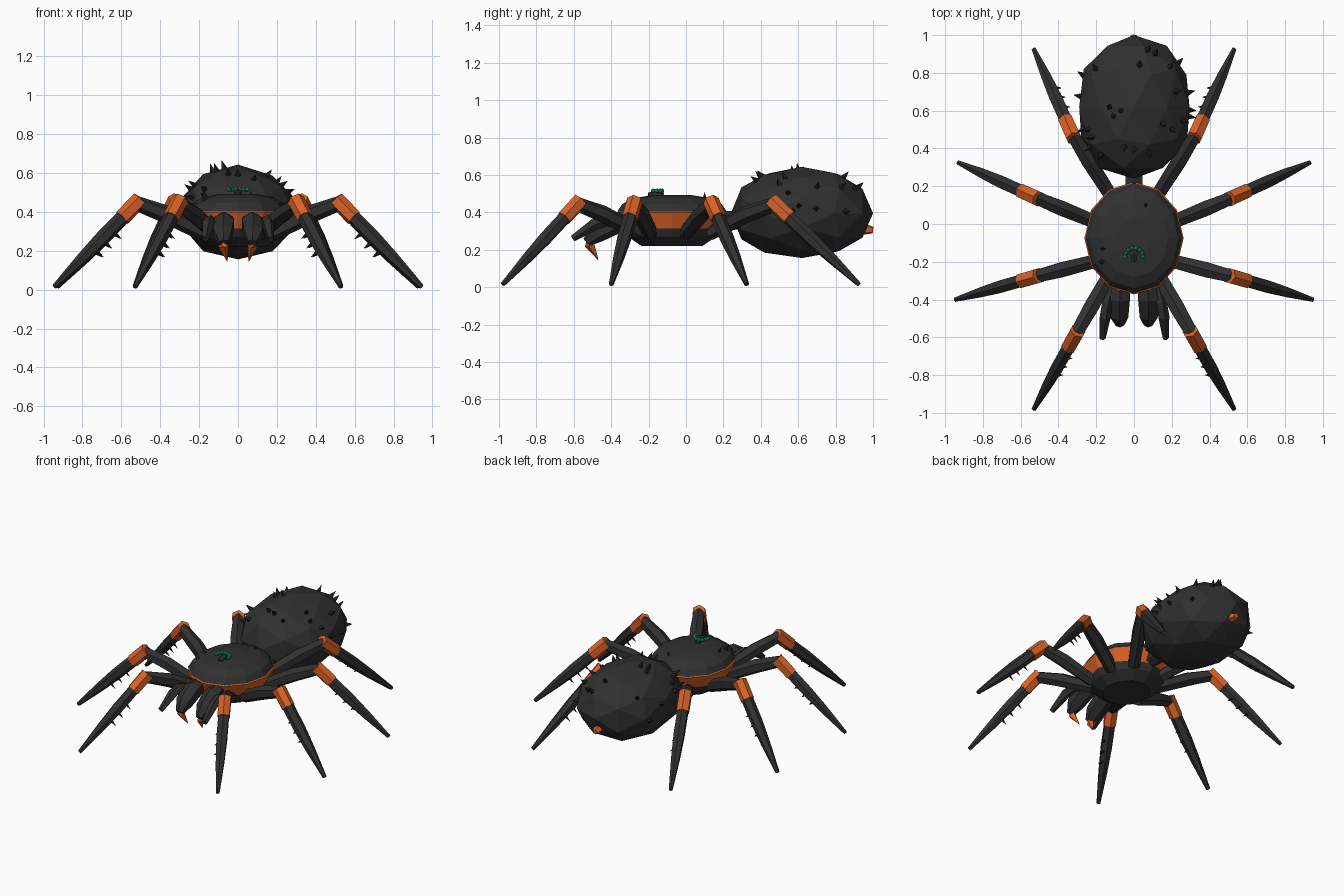
import bpy, bmesh, math, random
from mathutils import Vector, Matrix
from mathutils.bvhtree import BVHTree

default_cube = bpy.data.objects.get("Cube")
if default_cube:
    bpy.data.objects.remove(default_cube, do_unlink=True)

random.seed(4)


def material(name, r, g, b):
    mat = bpy.data.materials.new(name)
    mat.use_nodes = True
    mat.diffuse_color = (r, g, b, 1)
    mat.node_tree.nodes["Principled BSDF"].inputs["Base Color"].default_value = (r, g, b, 1)
    return mat


charcoal = material("charcoal", 0.03, 0.03, 0.03)
black = material("black", 0.015, 0.015, 0.015)
orange = material("orange", 0.7, 0.12, 0.02)
green = material("green", 0.03, 0.4, 0.16)


def finish(name, bm, *mats):
    bmesh.ops.recalc_face_normals(bm, faces=bm.faces)
    mesh = bpy.data.meshes.new(name)
    bm.to_mesh(mesh)
    bm.free()
    for mat in mats:
        mesh.materials.append(mat)
    obj = bpy.data.objects.new(name, mesh)
    bpy.context.collection.objects.link(obj)
    return obj


def bridge(bm, rings):
    """Skin a list of vertex rings and cap both ends."""
    n = len(rings[0])
    for low, high in zip(rings, rings[1:]):
        for i in range(n):
            j = (i + 1) % n
            bm.faces.new((low[i], low[j], high[j], high[i]))
    bm.faces.new(rings[0][::-1])
    bm.faces.new(rings[-1])


def limb(name, points, radii, mat, sides=6):
    """Faceted tube through points, with mitred joints."""
    bm = bmesh.new()
    points = [Vector(p) for p in points]
    rings = []
    for i, p in enumerate(points):
        along = (points[min(i + 1, len(points) - 1)] - points[max(i - 1, 0)]).normalized()
        side = along.cross(Vector((0, 0, 1))).normalized()
        up = side.cross(along)
        ring = []
        for k in range(sides):
            a = math.tau * (k + 0.5) / sides
            ring.append(bm.verts.new(p + radii[i] * (side * math.cos(a) + up * math.sin(a))))
        rings.append(ring)
    bridge(bm, rings)
    return finish(name, bm, mat)


def add_spike(bm, base, direction, radius, height):
    direction = direction.normalized()
    turn = direction.to_track_quat('Z', 'Y').to_matrix().to_4x4()
    place = Matrix.Translation(base + direction * height * 0.4) @ turn
    bmesh.ops.create_cone(bm, cap_ends=True, segments=4, radius1=radius, radius2=0,
                          depth=height, matrix=place)


# Abdomen: faceted ball with a point facing the rear
abdomen_centre = Vector((0, 0.62, 0.395))
bm = bmesh.new()
bmesh.ops.create_icosphere(bm, subdivisions=2, radius=1,
                           matrix=Matrix.Rotation(-math.pi / 2, 4, 'X'))
for v in bm.verts:
    fat = 1 + (0.22 if v.co.y < 0 else 0.1) * v.co.y ** 2
    jitter = random.uniform(0.97, 1.02)
    v.co = abdomen_centre + Vector((v.co.x * 0.305 * fat * jitter, v.co.y * 0.38,
                                    v.co.z * 0.245 * fat * jitter))
abdomen_surface = BVHTree.FromBMesh(bm)
finish("abdomen", bm, charcoal)

# Abdomen bristles: placed on the top, scattered on the flanks
bm = bmesh.new()
top_spots = [(0.07, 0.92), (0.11, 0.9), (-0.2, 0.82), (0.19, 0.83), (0.22, 0.7),
             (-0.13, 0.62), (-0.11, 0.57), (-0.07, 0.6), (-0.05, 0.41), (0, 0.4),
             (0.15, 0.53), (0.2, 0.5), (-0.24, 0.5), (-0.22, 0.46), (-0.17, 0.37),
             (0.03, 0.84), (0.08, 0.38)]
for x, y in top_spots:
    hit, normal, _, _ = abdomen_surface.ray_cast(Vector((x, y, 2)), Vector((0, 0, -1)))
    if hit:
        add_spike(bm, hit, normal, 0.018, 0.05)
for side in (-1, 1):
    for i in range(5):
        aim = Vector((side, random.uniform(-1, 1), random.uniform(-0.1, 0.6)))
        hit, normal, _, _ = abdomen_surface.ray_cast(abdomen_centre, aim.normalized())
        add_spike(bm, hit, aim, 0.018, 0.045)
finish("abdomen_bristles", bm, black)

# Spinneret and waist
limb("spinneret", [(0, 0.9, 0.32), (0, 0.96, 0.31), (0, 1, 0.305)], [0.04, 0.03, 0.018], orange, 5)
limb("waist", [(0, 0.08, 0.35), (0, 0.3, 0.36)], [0.055, 0.05], charcoal)


# Front body: stacked rings, dark shell over an orange band and dark belly
def body_part(name, levels, mats, rule):
    bm = bmesh.new()
    rings = []
    for scale, z in levels:
        ring = []
        for k in range(12):
            a = math.tau * k / 12
            ring.append(bm.verts.new((0.26 * scale * math.cos(a),
                                      -0.075 + 0.295 * scale * math.sin(a), z)))
        rings.append(ring)
    bridge(bm, rings)
    for face in bm.faces:
        face.material_index = rule(face.calc_center_median().z)
    return finish(name, bm, *mats)


body_part("front_body", [(0.55, 0.22), (0.8, 0.27), (0.88, 0.315), (1.01, 0.4), (0.95, 0.41)],
          [charcoal, orange], lambda z: int(z > 0.3))
body_part("shell", [(0.9, 0.395), (0.99, 0.405), (0.9, 0.445), (0.7, 0.475), (0.35, 0.493)],
          [charcoal], lambda z: 0)

bm = bmesh.new()
for x, y, z in ((0.06, 0.1, 0.465), (-0.16, -0.13, 0.47), (-0.17, -0.2, 0.465)):
    add_spike(bm, Vector((x, y, z)), Vector((x, 0, 0.3)), 0.015, 0.05)
finish("shell_bristles", bm, black)

# Eyes: an arc of eight beads on a low mound
limb("eye_mound", [(0, -0.2, 0.49), (0, -0.16, 0.498), (0, -0.12, 0.49)],
     [0.015, 0.022, 0.015], charcoal)
bm = bmesh.new()
for i in range(8):
    a = math.pi * i / 7
    spot = Vector((0.048 * math.cos(a), -0.175 + 0.048 * math.sin(a), 0.516))
    bmesh.ops.create_icosphere(bm, subdivisions=1, radius=0.013,
                               matrix=Matrix.Translation(spot))
finish("eyes", bm, green)

# Legs: hip, knee and foot positions on the left, mirrored to the right
legs = {
    "front": ((0.12, -0.25), (0.3, -0.57), (0.53, -0.98)),
    "mid_front": ((0.18, -0.19), (0.51, -0.275), (0.945, -0.4)),
    "mid_rear": ((0.18, 0), (0.51, 0.135), (0.93, 0.325)),
    "rear": ((0.11, 0.13), (0.32, 0.46), (0.53, 0.925)),
}
for side, tag in ((1, "left"), (-1, "right")):
    for pair, (hip, knee, foot) in legs.items():
        label = f"{tag}_{pair}"
        hip = Vector((side * hip[0], hip[1], 0.29))
        knee = Vector((side * knee[0], knee[1], 0.458))
        foot = Vector((side * foot[0], foot[1], 0.015))
        joint = knee.lerp(foot, 0.2)
        limb(label + "_thigh", [hip, hip.lerp(knee, 0.6), knee.lerp(joint, 0.15)],
             [0.04, 0.046, 0.038], charcoal)
        limb(label + "_knee", [knee - (joint - knee) * 0.05, joint], [0.044, 0.043], orange)
        limb(label + "_shin", [joint, joint.lerp(foot, 0.3), joint.lerp(foot, 0.6), foot],
             [0.038, 0.038, 0.03, 0.013], charcoal)
        bm = bmesh.new()
        out = Vector((-side, 0, -0.8)).normalized()
        for t in (0.18, 0.32, 0.45):
            add_spike(bm, joint.lerp(foot, t) + out * 0.03, out, 0.012, 0.045)
        finish(label + "_shin_bristles", bm, black)

    # Jaw, fang and feeler
    limb(tag + "_jaw", [(side * 0.07, -0.3, 0.36), (side * 0.075, -0.39, 0.34),
                        (side * 0.078, -0.48, 0.29), (side * 0.075, -0.53, 0.24)],
         [0.045, 0.062, 0.055, 0.025], charcoal)
    limb(tag + "_fang", [(side * 0.08, -0.51, 0.25), (side * 0.075, -0.515, 0.225),
                         (side * 0.055, -0.47, 0.147)], [0.022, 0.027, 0.002], orange, 4)
    limb(tag + "_feeler", [(side * 0.11, -0.29, 0.32), (side * 0.145, -0.42, 0.355),
                           (side * 0.155, -0.49, 0.335), (side * 0.168, -0.605, 0.26)],
         [0.025, 0.03, 0.032, 0.018], charcoal, 5)
